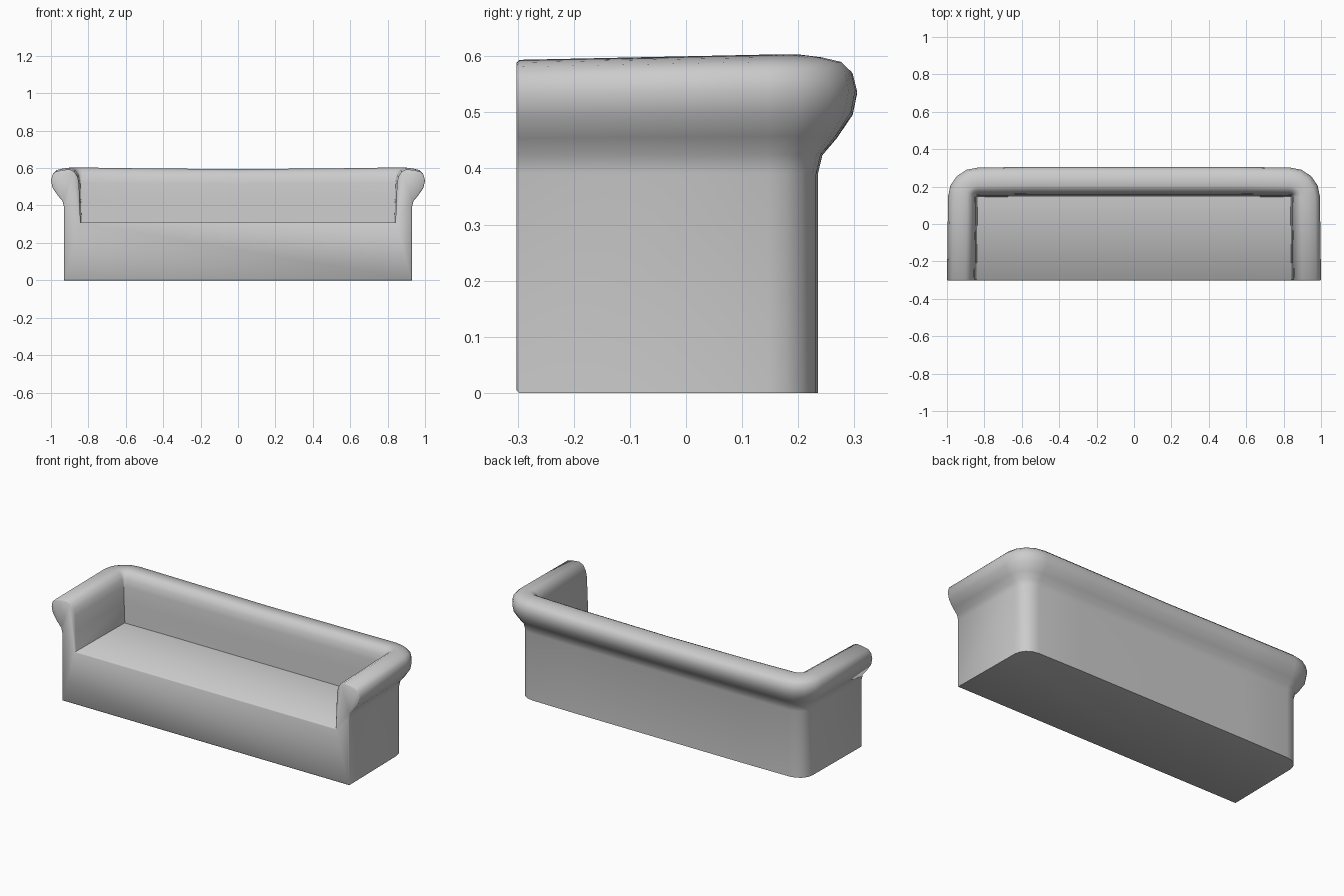
import bpy, bmesh
from math import sin, cos, pi, hypot

if "Cube" in bpy.data.objects:
    bpy.data.objects.remove(bpy.data.objects["Cube"])

# Upholstery cross-section: (offset outward from the wall, height)
profile = [(0, 0), (0, 0.39), (0.008, 0.425), (0.034, 0.457), (0.062, 0.50),
           (0.07, 0.54), (0.062, 0.573), (0.044, 0.59), (0.01, 0.598),
           (-0.03, 0.603), (-0.055, 0.59), (-0.073, 0.56), (-0.08, 0.52),
           (-0.083, 0.43), (-0.088, 0.31)]

# Plan stations for the right half: x, y, outward nx, ny, top height scale
half = [(0.93, -0.302, 1, 0, 0.984)]
cx, cy = 0.832, 0.147
for i in range(5):
    a = pi / 2 * i / 4
    n = hypot(cos(a), sin(a))
    half.append((cx + 0.092 * cos(a), cy + 0.085 * sin(a), cos(a) / n, sin(a) / n, 1))
half.append((0.55, 0.235, 0, 1, 0.993))
middle = [(0, 0.235, 0, 1, 0.985)]
stations = half + middle + [(-x, y, -nx, ny, s) for x, y, nx, ny, s in reversed(half)]

# Sweep the section around the U-shaped plan
bm = bmesh.new()
rings = []
for x, y, nx, ny, s in stations:
    rings.append([bm.verts.new((x + nx * d, y + ny * d,
                                z if z < 0.4 else 0.39 + (z - 0.39) * (1 - (1 - s) * 2.8)))
                  for d, z in profile])
for a, b in zip(rings, rings[1:]):
    for j in range(len(profile) - 1):
        bm.faces.new((a[j], b[j], b[j + 1], a[j + 1]))

# Seat, underside and flat front
bm.faces.new([r[-1] for r in rings])
bm.faces.new([r[0] for r in rings])
front = bm.faces.new(rings[0] + rings[-1][::-1])
bmesh.ops.recalc_face_normals(bm, faces=bm.faces[:])

# Small softened edge around the front
bmesh.ops.bevel(bm, geom=list(front.edges), offset=0.005, segments=1,
                affect='EDGES', profile=0.5)

mesh = bpy.data.meshes.new("sofa_body")
bm.to_mesh(mesh)
bm.free()
sofa = bpy.data.objects.new("sofa_body", mesh)
bpy.context.collection.objects.link(sofa)
bpy.context.view_layer.objects.active = sofa
sofa.select_set(True)
bpy.ops.object.shade_smooth_by_angle(angle=0.9)
